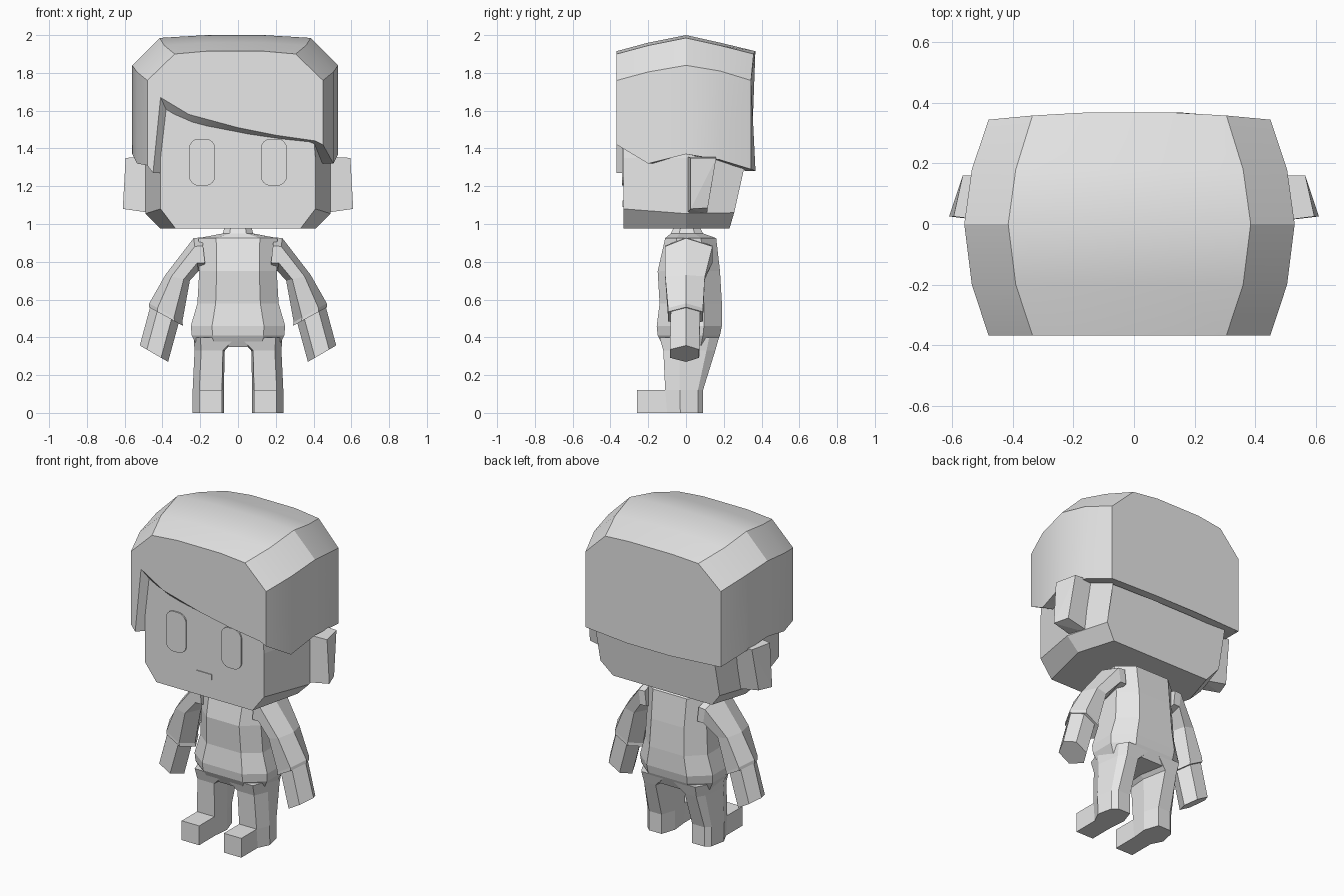
import bpy, bmesh, math
from mathutils import Vector

old = bpy.data.objects.get("Cube")
if old:
    bpy.data.objects.remove(old, do_unlink=True)

grey = bpy.data.materials.new("plain grey")
grey.use_nodes = True
grey.diffuse_color = (0.8, 0.8, 0.8, 1)
grey.node_tree.nodes["Principled BSDF"].inputs["Base Color"].default_value = (0.8, 0.8, 0.8, 1)


def finish(name, bm, smooth=False):
    bmesh.ops.recalc_face_normals(bm, faces=bm.faces)
    mesh = bpy.data.meshes.new(name)
    bm.to_mesh(mesh)
    bm.free()
    mesh.materials.append(grey)
    obj = bpy.data.objects.new(name, mesh)
    bpy.context.collection.objects.link(obj)
    if smooth:
        bpy.ops.object.select_all(action='DESELECT')
        obj.select_set(True)
        bpy.context.view_layer.objects.active = obj
        bpy.ops.object.shade_smooth_by_angle(angle=math.radians(25))
    return obj


def loft(bm, rings, closed=True, caps=True):
    """Skin a list of point rings; returns the vertex rows."""
    rows = [[bm.verts.new(p) for p in r] for r in rings]
    n = len(rows[0])
    for a, b in zip(rows, rows[1:]):
        for i in range(n if closed else n - 1):
            j = (i + 1) % n
            bm.faces.new((a[i], a[j], b[j], b[i]))
    if caps:
        bm.faces.new(rows[0])
        bm.faces.new(rows[-1])
    return rows


def hull(name, points):
    bm = bmesh.new()
    for p in points:
        bm.verts.new(p)
    bmesh.ops.convex_hull(bm, input=bm.verts)
    bmesh.ops.dissolve_limit(bm, angle_limit=0.02, verts=bm.verts, edges=bm.edges)
    return finish(name, bm)


def box(name, x0, x1, y0, y1, z0, z1):
    return hull(name, [(x, y, z) for x in (x0, x1) for y in (y0, y1) for z in (z0, z1)])


# Head: sections from face to back, chamfered at the jaw
def head_section(jaw, side, y_low, y_mid, y_top, z_side):
    half = [(jaw, y_low, 0.975), (side, y_mid, z_side), (side, y_top, 1.35), (side - 0.03, y_top, 1.72)]
    return half + [(-x, y, z) for x, y, z in reversed(half)]


bm = bmesh.new()
loft(bm, [head_section(0.33, 0.41, -0.33, -0.33, -0.33, 1.08),
          head_section(0.41, 0.49, 0, 0, 0, 1.055),
          head_section(0.34, 0.41, 0.23, 0.255, 0.32, 1.06)])
finish("head", bm)

# Hair: outer cap lofted front to back, closed by a fringe and a back panel
def hair_section(y, wide, top, z_side, z_top, low_right, low_left, bulge=0):
    pts = [(wide, low_left), (wide, z_side), (top, z_top), (0.15, z_top + 0.015),
           (-0.15, z_top + 0.015), (-top, z_top), (-wide, z_side), (-wide, low_right)]
    return [(x - 0.015, y - bulge * x * x, z) for x, z in pts]


bm = bmesh.new()
rows = loft(bm, [hair_section(-0.367, 0.465, 0.32, 1.76, 1.9, 1.31, 1.42),
                 hair_section(-0.2, 0.52, 0.375, 1.805, 1.945, 1.32, 1.32),
                 hair_section(0, 0.545, 0.4, 1.84, 1.985, 1.37, 1.37),
                 hair_section(0.18, 0.52, 0.375, 1.81, 1.945, 1.34, 1.34),
                 hair_section(0.37, 0.465, 0.32, 1.76, 1.9, 1.29, 1.29, 0.12)],
            closed=False, caps=False)
fringe = [(-0.45, 1.27), (-0.41, 1.67), (-0.26, 1.58), (0, 1.51), (0.2, 1.47), (0.41, 1.44)]
bm.faces.new(rows[0] + [bm.verts.new((x, -0.367, z)) for x, z in fringe])
bm.faces.new(rows[-1] + [bm.verts.new((x, 0.368, 1.28)) for x in (-0.15, 0.15)])
rim = [e for e in bm.edges if e.is_boundary]
grown = bmesh.ops.extrude_edge_only(bm, edges=rim)["geom"]
for v in (g for g in grown if isinstance(g, bmesh.types.BMVert)):
    front = v.co.y < -0.3
    v.co.x *= 0.9 if front else 0.86
    v.co.y *= 0.86
    if front:
        v.co.z -= 0.35 * max(0, v.co.z - 1.42)
finish("hair", bm, smooth=True)

# Face details: thin rounded eye plates and a mouth plate
for side, s in (("left", 1), ("right", -1)):
    pts = []
    for k in range(20):
        a = 2 * math.pi * (k + 0.5) / 20
        x = math.copysign(0.015, math.cos(a)) + 0.055 * math.cos(a)
        z = math.copysign(0.07, math.sin(a)) + 0.055 * math.sin(a)
        pts += [(s * 0.19 + x, y, 1.327 + z) for y in (-0.331, -0.339)]
    hull(side + "_eye", pts)
box("mouth", -0.052, 0.052, -0.335, -0.329, 1.09, 1.125)


# Torso: eight-sided rings from neck to hips
def torso_ring(z, w, front, back):
    half = [(0.55 * w, front), (w, front * 0.45), (w, back * 0.5), (0.55 * w, back)]
    return [(x, y, z) for x, y in half] + [(-x, y, z) for x, y in reversed(half)]


bm = bmesh.new()
loft(bm, [torso_ring(*r) for r in (
    (0.99, 0.07, -0.06, 0.07), (0.95, 0.08, -0.08, 0.09), (0.925, 0.21, -0.11, 0.16),
    (0.75, 0.205, -0.15, 0.18), (0.58, 0.215, -0.14, 0.19), (0.46, 0.25, -0.155, 0.19),
    (0.41, 0.245, -0.15, 0.18), (0.35, 0.215, -0.12, 0.155))])
finish("torso", bm)


# Arms: six-sided rings given by an outer and an inner point
def arm_ring(s, ox, oz, ix, iz, front, back):
    o, i = Vector((s * ox, 0, oz)), Vector((s * ix, 0, iz))
    ring = [o.copy(), o.lerp(i, 0.25), o.lerp(i, 0.75), i.copy(), o.lerp(i, 0.75), o.lerp(i, 0.25)]
    for k, y in enumerate((0, front, front, 0, back, back)):
        ring[k].y = y
    return ring


arm = ((0.19, 0.93, 0.17, 0.75, -0.11, 0.14), (0.235, 0.925, 0.21, 0.75, -0.11, 0.14),
       (0.385, 0.73, 0.255, 0.7, -0.11, 0.1), (0.47, 0.58, 0.295, 0.48, -0.095, 0.09),
       (0.472, 0.56, 0.29, 0.46, -0.095, 0.09))
hand = ((0.46, 0.58, 0.31, 0.49, -0.08, 0.075), (0.52, 0.357, 0.37, 0.27, -0.085, 0.07))


# Legs: tapered rings, with a block for the toes
def leg_ring(s, z, inner, outer, front, back):
    pts = [(inner + 0.01, front), (outer - 0.035, front), (outer, front * 0.3),
           (outer - 0.02, back * 0.7), (outer - 0.05, back), (inner + 0.03, back), (inner, 0)]
    return [(s * x, y, z) for x, y in pts]


for side, s in (("left", 1), ("right", -1)):
    for name, spec in (("arm", arm), ("hand", hand)):
        bm = bmesh.new()
        loft(bm, [arm_ring(s, *r) for r in spec])
        finish(side + "_" + name, bm)
    bm = bmesh.new()
    loft(bm, [leg_ring(s, *r) for r in (
        (0, 0.075, 0.24, -0.1, 0.09), (0.12, 0.075, 0.24, -0.11, 0.09),
        (0.33, 0.07, 0.23, -0.12, 0.155), (0.4, 0.0, 0.235, -0.14, 0.175))])
    finish(side + "_leg", bm)
    box(side + "_foot", s * 0.085, s * 0.205, -0.26, -0.09, 0, 0.12)
    # Ear: wedge leaning outward at the bottom
    hull(side + "_ear", [(s * x, y, z) for x, y, z in (
        (0.61, 0.025, 1.08), (0.595, 0.025, 1.35), (0.565, 0.16, 1.35), (0.58, 0.115, 1.085),
        (0.4, 0.0, 1.05), (0.4, 0.0, 1.36), (0.4, 0.16, 1.36), (0.4, 0.11, 1.05))])
